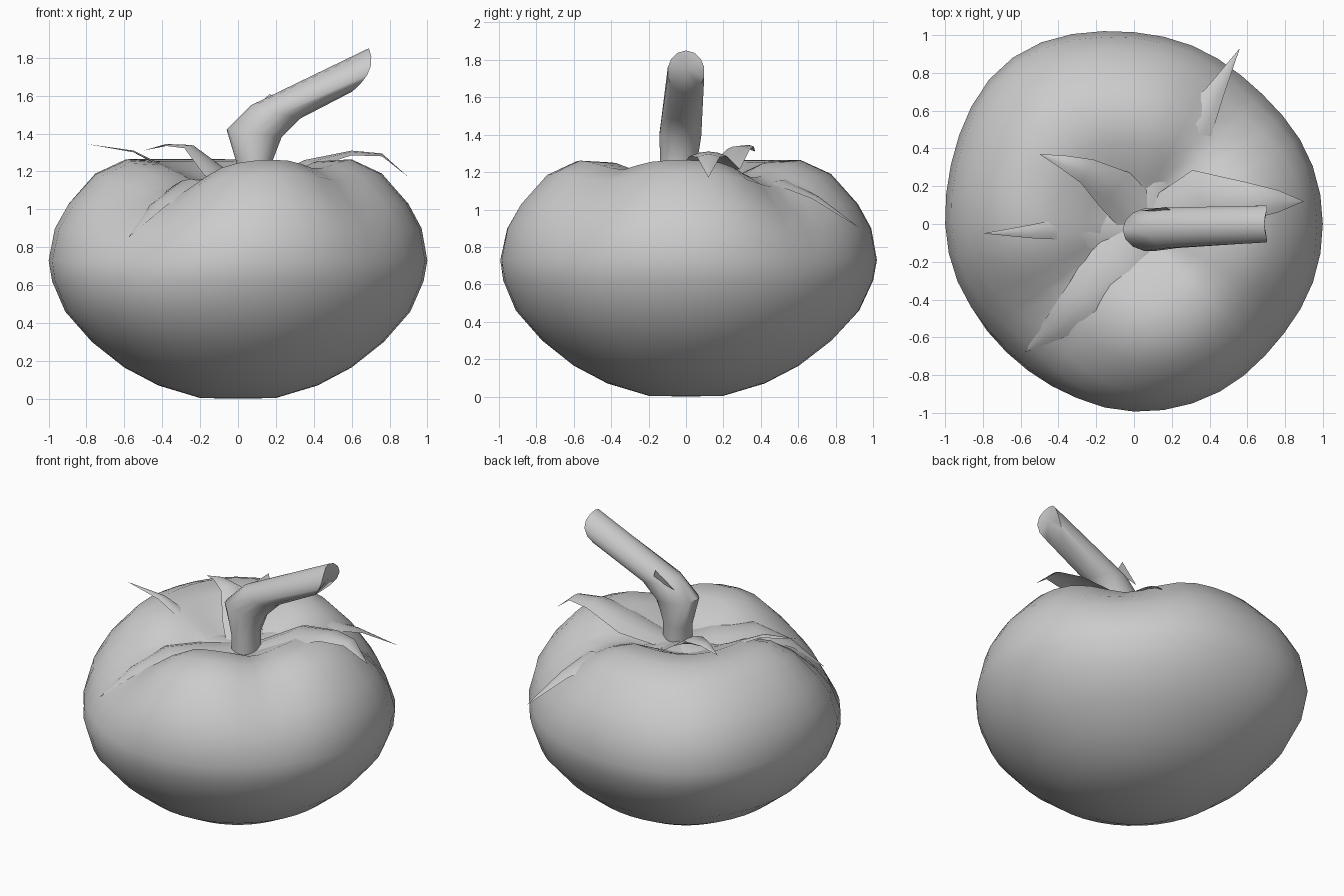
import bpy, math
from mathutils import Vector

if "Cube" in bpy.data.objects:
    bpy.data.objects.remove(bpy.data.objects["Cube"])

SEG = 40


def make(name, verts, faces, angle=50):
    me = bpy.data.meshes.new(name)
    me.from_pydata([tuple(v) for v in verts], [], faces)
    me.update()
    ob = bpy.data.objects.new(name, me)
    bpy.context.collection.objects.link(ob)
    bpy.ops.object.select_all(action='DESELECT')
    ob.select_set(True)
    bpy.context.view_layer.objects.active = ob
    bpy.ops.object.shade_smooth_by_angle(angle=math.radians(angle))
    return ob


def loft(name, rings, start, end, angle=50):
    """Skin closed rings, closing both ends with a centre point."""
    n = len(rings[0])
    verts = [p for r in rings for p in r] + [start, end]
    a, b = len(verts) - 2, len(verts) - 1
    last = (len(rings) - 1) * n
    faces = []
    for j in range(n):
        k = (j + 1) % n
        for i in range(len(rings) - 1):
            faces.append((i * n + j, i * n + k, (i + 1) * n + k, (i + 1) * n + j))
        faces += [(a, k, j), (b, last + j, last + k)]
    return make(name, verts, faces, angle)


def bump(deg, centre, sigma):
    d = (deg - centre + 180) % 360 - 180
    return math.exp(-0.5 * (d / sigma) ** 2)


# Fruit: revolved profile (radius, height, groove weight, bulge weight)
profile = [(.2, .004, 0, 0), (.42, .07, 0, .2), (.6, .165, 0, .4), (.77, .3, 0, .7),
           (.91, .46, 0, .9), (.98, .62, .08, 1), (1, .73, .2, 1), (.97, .9, .4, 1),
           (.9, 1.03, .6, 1), (.76, 1.19, .85, 1), (.6, 1.265, 1, 1),
           (.42, 1.255, 1, .9), (.25, 1.17, .7, .4), (.1, 1.1, .2, 0)]
# Grooves: (angle, width, depth)
grooves = [(-131, 20, .29), (47, 15, .17), (-40, 12, .09)]
hub = Vector((0, 0, .7))
rings = []
for r, z, gw, bw in profile:
    ring = []
    for j in range(SEG):
        deg = 360 * j / SEG
        t = math.radians(deg)
        rr = r * (1 + .09 * bw * bump(deg, 127, 20))
        p = Vector((rr * math.cos(t), rr * math.sin(t), z))
        pull = gw * sum(d * bump(deg, c, s) for c, s, d in grooves)
        ring.append(p.lerp(hub, pull))
    rings.append(ring)
loft("fruit", rings, Vector((0, 0, 0)), Vector((0, 0, 1.08)), 60)

# Stem: each ring spans a left and a right edge point (x, z), with a half width in y
spans = [((0, 1.05), (.18, 1.05), .1), ((0, 1.22), (.18, 1.25), .1),
         ((-.06, 1.42), (.23, 1.38), .115), ((.07, 1.55), (.33, 1.48), .11),
         ((.69, 1.85), (.6, 1.62), .1)]
rings = []
for i, (l, r, w) in enumerate(spans):
    yc = (-.04, -.04, -.03, -.02, 0)[i]
    ring = []
    for j in range(14):
        t = 2 * math.pi * j / 14
        c, s = math.cos(t), math.sin(t)
        x = (l[0] + r[0]) / 2 + c * (r[0] - l[0]) / 2
        z = (l[1] + r[1]) / 2 + c * (r[1] - l[1]) / 2
        if i == len(spans) - 1:
            x += .05 * s * s      # rounded cut end
        ring.append(Vector((x, yc + w * s, z)))
    rings.append(ring)
loft("stem", rings, Vector((.09, -.04, 1.05)), Vector((.69, 0, 1.75)))
make("stem_sliver", [(.04, .07, 1.5), (.2, .07, 1.54), (.17, .09, 1.61)], [(0, 1, 2)])

# Sepals: centre line points (x, y, z, half width), ending in a tip
sepals = {
    "left": [(.05, 0, 1.13, .12), (-.18, -.02, 1.13, .13), (-.35, -.025, 1.21, .06),
             (-.55, -.04, 1.31, .035), (-.8, -.05, 1.345, 0)],
    "back_left": [(.05, .02, 1.13, .12), (-.1, .18, 1.21, .12),
                  (-.25, .28, 1.34, .07), (-.38, .33, 1.345, .035), (-.5, .37, 1.31, 0)],
    "back": [(.06, 0, 1.13, .12), (.13, .3, 1.15, .16), (.33, .53, 1.16, .1),
             (.43, .7, 1.07, .05), (.56, .93, .9, 0)],
    "right": [(.1, 0, 1.13, .12), (.35, .12, 1.26, .17), (.6, .12, 1.31, .1),
              (.76, .12, 1.295, .06), (.9, .12, 1.17, 0)],
    "front_left": [(.05, -.03, 1.13, .15), (-.06, -.22, 1.16, .2), (-.25, -.4, 1.16, .13),
                   (-.42, -.55, 1.04, .07), (-.58, -.68, .85, 0)],
}
for name, path in sepals.items():
    verts, faces = [], []
    for i, (x, y, z, w) in enumerate(path):
        a, b = Vector(path[max(i - 1, 0)][:2]), Vector(path[min(i + 1, len(path) - 1)][:2])
        d = (b - a).normalized()
        for s in (-1, -.5, 0, .5, 1):
            verts.append((x - d.y * w * s, y + d.x * w * s, z - .25 * w * s * s))
    for i in range(len(path) - 1):
        for j in range(4):
            k = i * 5 + j
            faces.append((k, k + 5, k + 6, k + 1))
    make("sepal_" + name, verts, faces, 80)
